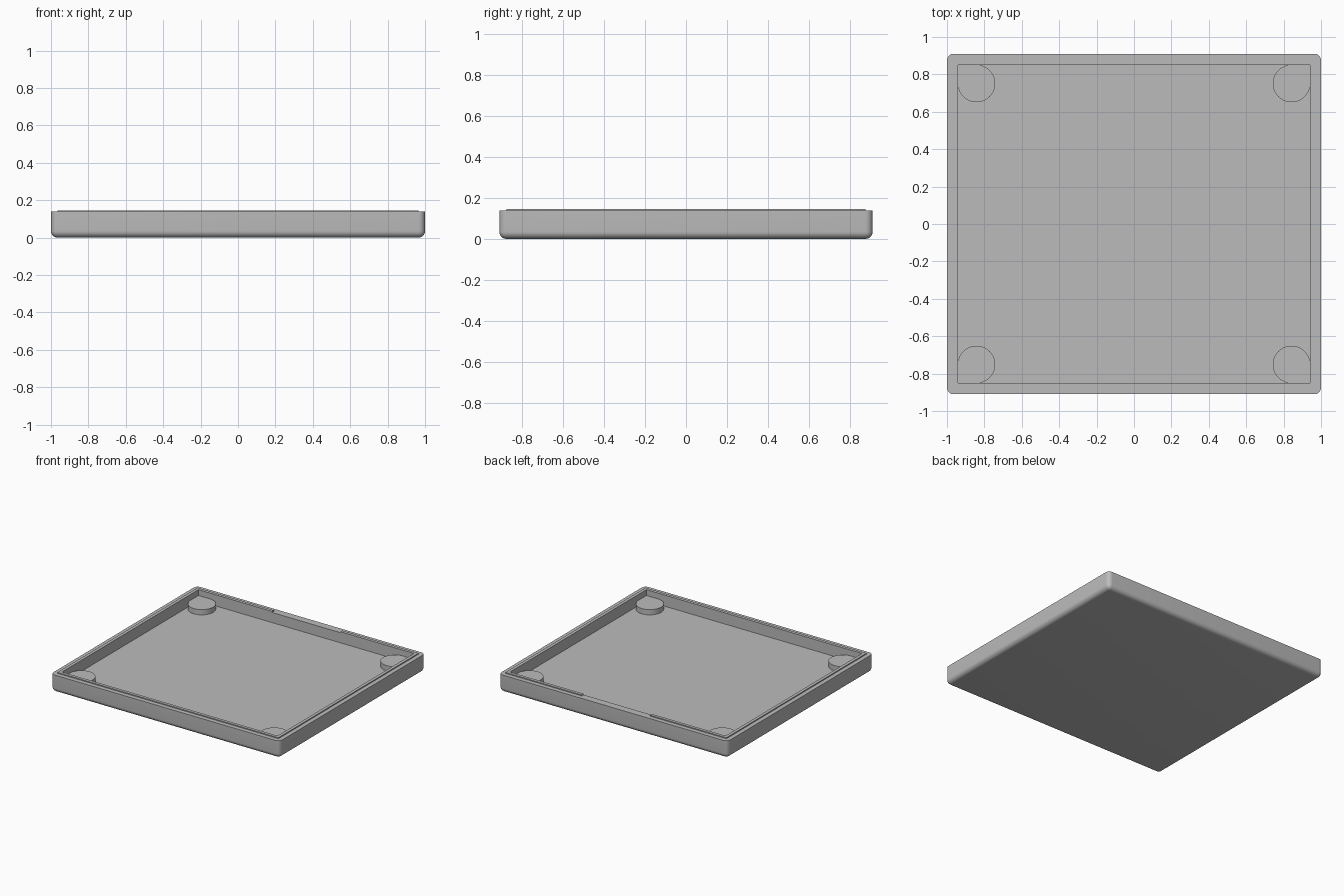
import bpy
import bmesh
from mathutils import Matrix

cube = bpy.data.objects.get("Cube")
if cube:
    bpy.data.objects.remove(cube, do_unlink=True)

# Overall sizes
HALF_X, HALF_Y = 1.0, 0.91      # outer shell
IN_X, IN_Y = 0.942, 0.851       # inner cavity
LIP = 0.024                     # lip width
RIM, LIP_TOP = 0.138, 0.146
FLOOR, POST_TOP = 0.058, 0.1
RADIUS = 0.035
POST_R = 0.1
NOTCH = 0.3

grey = bpy.data.materials.new("plain grey")
grey.use_nodes = True
colour = (0.5, 0.5, 0.5, 1)
grey.diffuse_color = colour
grey.node_tree.nodes["Principled BSDF"].inputs["Base Color"].default_value = colour


def add_box(bm, x0, x1, y0, y1, z0, z1):
    """Add an axis-aligned box to the mesh."""
    centre = ((x0 + x1) / 2, (y0 + y1) / 2, (z0 + z1) / 2)
    size = Matrix.Diagonal((x1 - x0, y1 - y0, z1 - z0, 1))
    bmesh.ops.create_cube(bm, size=1, matrix=Matrix.Translation(centre) @ size)


def finish(bm, name):
    bmesh.ops.recalc_face_normals(bm, faces=bm.faces)
    mesh = bpy.data.meshes.new(name)
    bm.to_mesh(mesh)
    bm.free()
    mesh.materials.append(grey)
    obj = bpy.data.objects.new(name, mesh)
    bpy.context.collection.objects.link(obj)
    return obj


def smooth(obj):
    bpy.ops.object.select_all(action="DESELECT")
    obj.select_set(True)
    bpy.context.view_layer.objects.active = obj
    bpy.ops.object.shade_smooth_by_angle(angle=0.6)


# Tray shell: block rounded on its upright and bottom edges
bm = bmesh.new()
add_box(bm, -HALF_X, HALF_X, -HALF_Y, HALF_Y, 0, RIM)
edges = [e for e in bm.edges if any(v.co.z < RIM / 2 for v in e.verts)]
bmesh.ops.bevel(bm, geom=edges, offset=RADIUS, segments=8, profile=0.5, affect="EDGES")
tray = finish(bm, "tray_shell")

# Hollow the shell
bm = bmesh.new()
add_box(bm, -IN_X, IN_X, -IN_Y, IN_Y, FLOOR, RIM + 0.1)
cutter = finish(bm, "cavity_cutter")
cutter.hide_render = True
cut = tray.modifiers.new("cavity", "BOOLEAN")
cut.operation = "DIFFERENCE"
cut.solver = "EXACT"
cut.object = cutter
bpy.context.view_layer.objects.active = tray
bpy.ops.object.modifier_apply(modifier=cut.name)
bpy.data.objects.remove(cutter, do_unlink=True)
smooth(tray)

# Raised inner lip, with a gap in the middle of the back
bm = bmesh.new()
out_x, out_y = IN_X + LIP, IN_Y + LIP
z0 = RIM - 0.002
add_box(bm, -out_x, out_x, -out_y, -IN_Y, z0, LIP_TOP)
for s in (-1, 1):
    xs = sorted((s * IN_X, s * out_x))
    add_box(bm, *xs, -IN_Y, IN_Y, z0, LIP_TOP)
    xs = sorted((s * NOTCH, s * out_x))
    add_box(bm, *xs, IN_Y, out_y, z0, LIP_TOP)
finish(bm, "inner_lip")


# Corner posts: round toward the middle, square into the corner
def corner_post(sx, sy, name):
    cx, cy = sx * (IN_X - POST_R), sy * (IN_Y - POST_R)
    bm = bmesh.new()
    bmesh.ops.create_circle(bm, cap_ends=True, radius=POST_R, segments=64,
                            matrix=Matrix.Translation((cx, cy, POST_TOP)))
    for v in bm.verts:
        dx, dy = (v.co.x - cx) * sx, (v.co.y - cy) * sy
        if dx > 0.001 and dy > 0.001:
            # push the outer quarter out to the two walls
            k = POST_R / max(dx, dy)
            v.co.x, v.co.y = cx + sx * dx * k, cy + sy * dy * k
    out = bmesh.ops.extrude_face_region(bm, geom=bm.faces[:])
    for g in out["geom"]:
        if isinstance(g, bmesh.types.BMVert):
            g.co.z = FLOOR - 0.005
    smooth(finish(bm, name))


for sx, side in ((-1, "right"), (1, "left")):
    for sy, end in ((-1, "front"), (1, "back")):
        corner_post(sx, sy, f"{end}_{side}_post")
